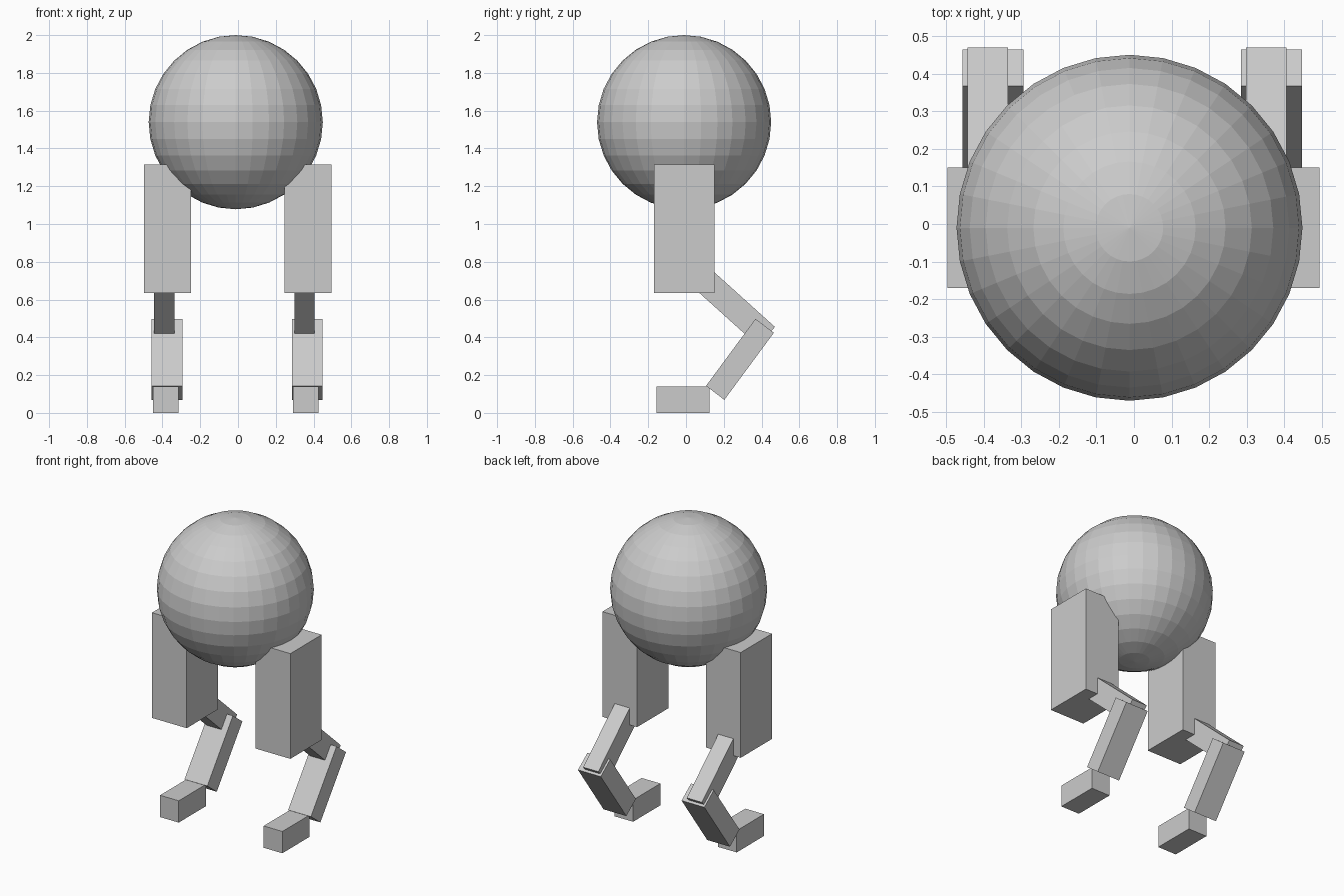
import bpy, bmesh
from mathutils import Vector

if "Cube" in bpy.data.objects:
    bpy.data.objects.remove(bpy.data.objects["Cube"])

grey = bpy.data.materials.new("light_grey")
grey.diffuse_color = (0.6, 0.6, 0.6, 1)
grey.use_nodes = True
grey.node_tree.nodes["Principled BSDF"].inputs["Base Color"].default_value = grey.diffuse_color


def add_object(name, bm):
    bmesh.ops.recalc_face_normals(bm, faces=bm.faces)
    mesh = bpy.data.meshes.new(name)
    bm.to_mesh(mesh)
    bm.free()
    mesh.materials.append(grey)
    obj = bpy.data.objects.new(name, mesh)
    bpy.context.collection.objects.link(obj)


def beam(name, x0, x1, start, end, offset):
    """Box whose side profile (y, z) runs start -> end, thickened by offset."""
    start, end, offset = Vector(start), Vector(end), Vector(offset)
    profile = [start, end, end + offset, start + offset]
    bm = bmesh.new()
    face = bm.faces.new([bm.verts.new((x0, p.x, p.y)) for p in profile])
    ext = bmesh.ops.extrude_face_region(bm, geom=[face])
    verts = [v for v in ext["geom"] if isinstance(v, bmesh.types.BMVert)]
    bmesh.ops.translate(bm, vec=(x1 - x0, 0, 0), verts=verts)
    add_object(name, bm)


# round body, flat shaded
bm = bmesh.new()
bmesh.ops.create_uvsphere(bm, u_segments=32, v_segments=16, radius=0.461)
bmesh.ops.translate(bm, vec=(-0.012, -0.01, 1.539), verts=bm.verts)
add_object("body", bm)

# two identical legs, the second shifted sideways
for side, dx in (("right", 0.0), ("left", 0.742)):
    beam(side + "_thigh", -0.497 + dx, -0.248 + dx,
         (-0.17, 0.635), (-0.17, 1.316), (0.32, 0))
    beam(side + "_shank", -0.444 + dx, -0.336 + dx,
         (0.03, 0.853), (0.471, 0.455), (-0.09, -0.1))
    beam(side + "_calf", -0.457 + dx, -0.294 + dx,
         (0.368, 0.498), (0.106, 0.143), (0.097, -0.074))
    beam(side + "_foot", -0.45 + dx, -0.316 + dx,
         (-0.155, 0), (-0.155, 0.141), (0.279, 0))
